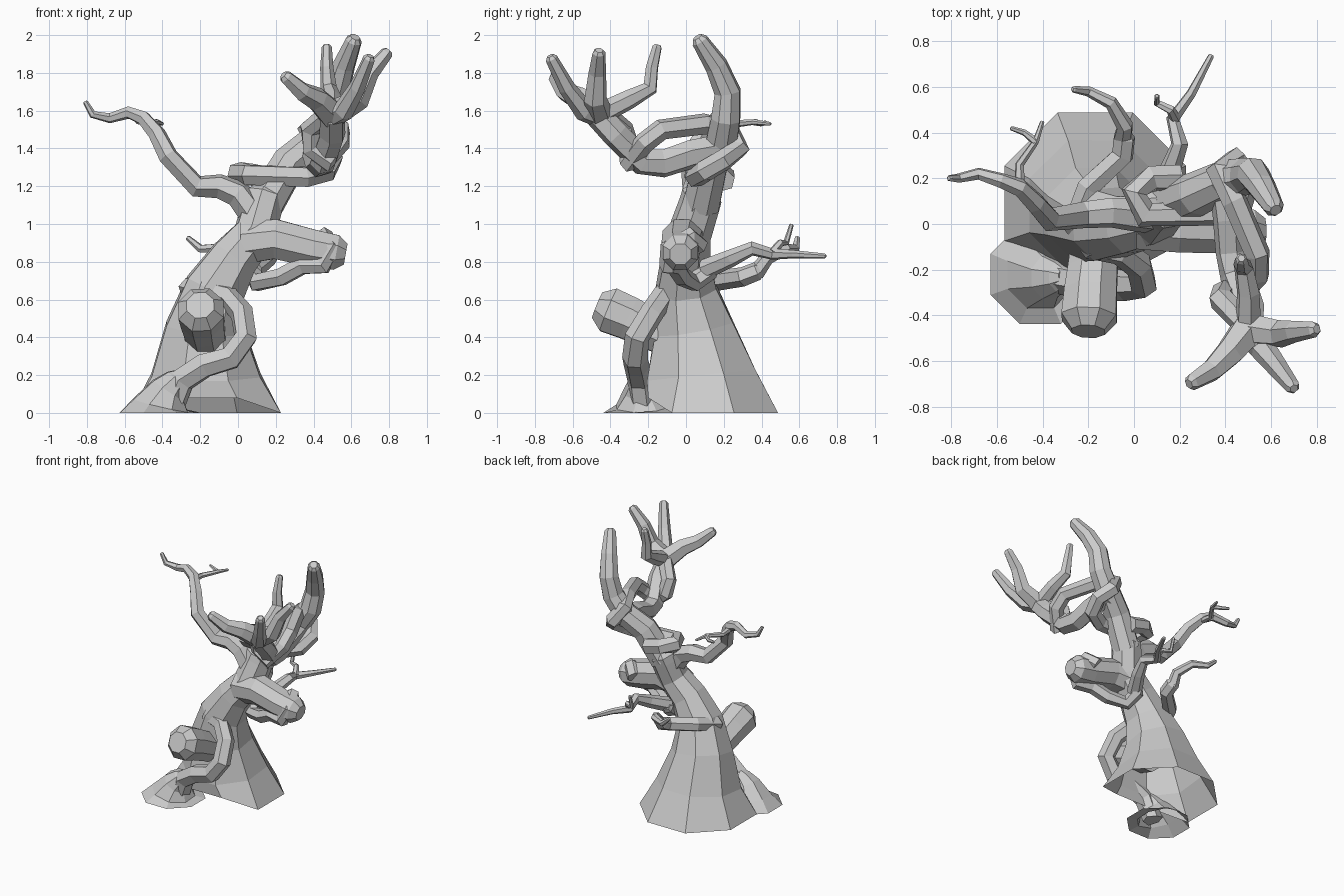
import bpy
import bmesh
from math import cos, sin, pi
from mathutils import Vector

cube = bpy.data.objects.get("Cube")
if cube:
    bpy.data.objects.remove(cube, do_unlink=True)

# One plain bark colour for the whole tree
bark = bpy.data.materials.new("bark grey")
bark.use_nodes = True
bark_colour = (.6, .6, .6, 1)
bark.diffuse_color = bark_colour
bark.node_tree.nodes["Principled BSDF"].inputs["Base Color"].default_value = bark_colour


def path_tangents(path):
    """Average the directions of the segments meeting at each path point."""
    tangents = []
    last = len(path) - 1
    for i, point in enumerate(path):
        before = (point - path[max(i - 1, 0)]).normalized()
        after = (path[min(i + 1, last)] - point).normalized()
        tangents.append((before + after).normalized())
    return tangents


def limb(name, points, start, end, flare=1, sides=6, grounded=False):
    """Sweep a faceted tube along a path, tapering from start to end radius."""
    path = [Vector(point) for point in points]
    last = len(path) - 1
    radii = [end + (start - end) * (1 - i / last) ** flare for i in range(last + 1)]
    tangents = path_tangents(path)
    if grounded:
        tangents[0] = Vector((0, 0, 1))
    # Chamfered tip: pull the last ring back and close with a smaller one
    tip = path[last].copy()
    path[last] = tip - tangents[last] * end * .5
    path.append(tip)
    tangents.append(tangents[last])
    radii.append(end * .6)

    bm = bmesh.new()
    rings = []
    side = tangents[0].orthogonal().normalized()
    for centre, tangent, radius in zip(path, tangents, radii):
        side = (side - tangent * side.dot(tangent)).normalized()
        across = tangent.cross(side)
        ring = []
        for k in range(sides):
            angle = 2 * pi * (k + .5) / sides
            offset = side * cos(angle) + across * sin(angle)
            ring.append(bm.verts.new(centre + radius * offset))
        rings.append(ring)
    for low, high in zip(rings, rings[1:]):
        for k in range(sides):
            n = (k + 1) % sides
            bm.faces.new((low[k], low[n], high[n], high[k]))
    bm.faces.new(rings[-1])
    # Grounded parts stay open underneath
    if not grounded:
        bm.faces.new(rings[0])
    for vert in bm.verts:
        vert.co.z = max(vert.co.z, 0)
    bmesh.ops.recalc_face_normals(bm, faces=bm.faces)
    mesh = bpy.data.meshes.new(name)
    bm.to_mesh(mesh)
    bm.free()
    mesh.materials.append(bark)
    obj = bpy.data.objects.new(name, mesh)
    bpy.context.scene.collection.objects.link(obj)
    return obj


# Flared, leaning trunk
trunk = limb("trunk",
             [(-.17, .09, 0), (-.17, .08, .2), (-.17, .04, .45), (-.12, 0, .66), (-.02, 0, .82),
              (.09, .02, .95), (.13, .07, 1.1), (.16, .1, 1.2)],
             start=.43, end=.11, flare=3, sides=8, grounded=True)
# Lift the front hem of the trunk above the root mound
for vertex in trunk.data.vertices:
    if vertex.co.z < .01 and vertex.co.y < -.1:
        vertex.co.y = -.2
        vertex.co.z = .08

# Tall main bough continuing the trunk
limb("main_bough",
     [(.14, .08, 1.1), (.27, .13, 1.32), (.4, .19, 1.43), (.49, .21, 1.56), (.52, .22, 1.7),
      (.56, .16, 1.84), (.62, .06, 1.99)],
     start=.105, end=.045, flare=.7, sides=8)

# Spreading root mound at the front
limb("root_mound",
     [(-.41, -.22, 0), (-.41, -.22, .04), (-.37, -.23, .12), (-.3, -.23, .2)],
     start=.235, end=.07, flare=1.5, sides=8, grounded=True)

# Cut stumps
limb("front_stump",
     [(-.16, 0, .36), (-.18, -.2, .45), (-.19, -.3, .5), (-.2, -.47, .57)],
     start=.11, end=.13, sides=8)
limb("side_stump",
     [(.03, 0, .9), (.2, -.02, .92), (.4, -.03, .87), (.57, -.03, .84)],
     start=.12, end=.1, sides=8)

# Vine rising from the root mound, over the front stump and round the back
limb("front_vine",
     [(-.36, -.22, 0), (-.3, -.24, .17), (-.18, -.26, .25), (-.04, -.27, .29),
      (.04, -.26, .4), (.02, -.18, .53), (-.06, -.12, .62), (-.18, -.1, .65),
      (-.26, 0, .66), (-.2, .16, .7), (-.05, .3, .72), (-.04, .4, .76)],
     start=.075, end=.05)
limb("back_twig",
     [(-.05, .37, .74), (-.04, .43, .82), (-.1, .53, .87), (-.2, .58, .87), (-.27, .59, .93)],
     start=.045, end=.015)

# Vine wrapping the side stump, then branching out to the back
limb("side_vine",
     [(.4, .07, .88), (.46, .02, .93), (.49, -.09, .87), (.45, -.09, .78), (.34, -.06, .78),
      (.23, -.02, .72), (.1, .04, .69), (.07, .15, .77)],
     start=.055, end=.05)
limb("back_branch",
     [(.08, .1, .76), (.16, .24, .82), (.2, .35, .87), (.17, .46, .84),
      (.25, .57, .84), (.34, .74, .83)],
     start=.055, end=.014)
limb("back_branch_twig",
     [(.18, .46, .85), (.16, .5, .9), (.1, .53, .9), (.1, .56, 1)], start=.025, end=.012)

# Long left branch with its twigs
limb("left_branch",
     [(.12, .03, 1), (0, .04, 1.16), (-.1, .05, 1.2), (-.22, .04, 1.2), (-.37, .02, 1.36),
      (-.43, .09, 1.48), (-.5, .16, 1.56), (-.58, .19, 1.59), (-.68, .22, 1.56),
      (-.77, .2, 1.58), (-.81, .2, 1.65)],
     start=.08, end=.014)
limb("left_twig",
     [(-.5, .15, 1.54), (-.5, .26, 1.53), (-.43, .36, 1.54), (-.4, .45, 1.53)],
     start=.025, end=.01)
limb("left_twig_fork",
     [(-.43, .36, 1.54), (-.48, .4, 1.53), (-.54, .42, 1.54)], start=.018, end=.01)

# Forward bough leaving the trunk below the crown
limb("forward_bough",
     [(.4, .2, 1.4), (.42, .03, 1.37), (.43, -.12, 1.32), (.45, -.23, 1.33),
      (.5, -.37, 1.47), (.5, -.49, 1.6)],
     start=.08, end=.07)

# Vine that rings the trunk, climbs round the bough and coils forward
limb("coiling_vine",
     [(.2, .2, 1.23), (.08, .2, 1.26), (0, .14, 1.27), (.05, .04, 1.26),
      (.36, .05, 1.25), (.47, .1, 1.28), (.5, .2, 1.34), (.44, .28, 1.4), (.37, .23, 1.5),
      (.44, .1, 1.53), (.54, -.13, 1.5), (.54, -.22, 1.43),
      (.47, -.3, 1.33), (.39, -.3, 1.4), (.38, -.33, 1.5), (.5, -.45, 1.6)],
     start=.06, end=.055)

# Crown of four tapering prongs
crown = (.5, -.46, 1.58)
limb("right_prong", [crown, (.64, -.48, 1.66), (.7, -.47, 1.8), (.8, -.46, 1.92)],
     start=.075, end=.035)
limb("left_prong", [crown, (.42, -.56, 1.66), (.34, -.64, 1.7), (.24, -.7, 1.79)],
     start=.08, end=.038)
limb("front_prong", [crown, (.56, -.54, 1.6), (.63, -.63, 1.72), (.7, -.72, 1.89)],
     start=.07, end=.033)
limb("inner_prong",
     [crown, (.5, -.3, 1.66), (.48, -.19, 1.72), (.47, -.18, 1.83), (.47, -.15, 1.95)],
     start=.06, end=.027)
